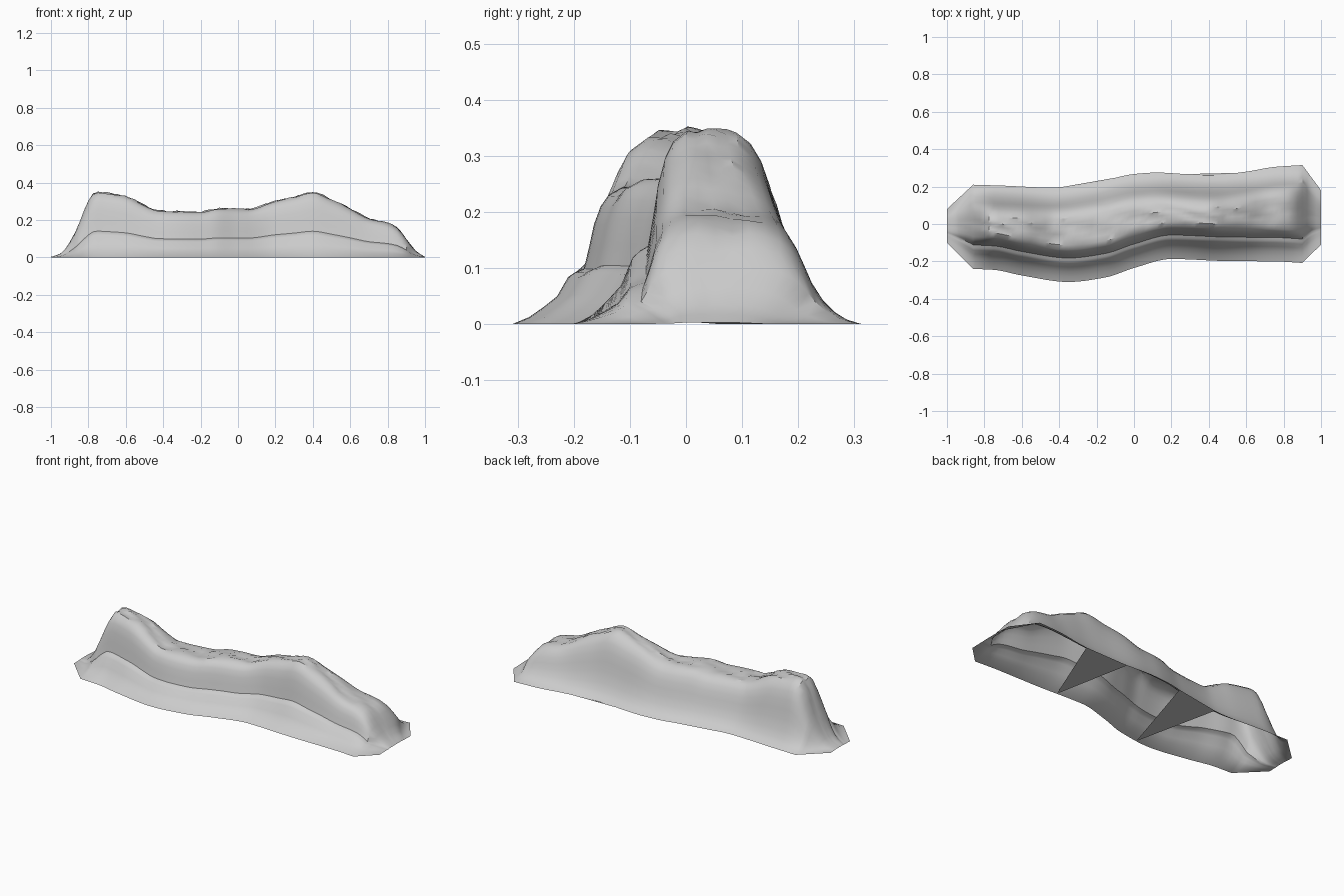
import bpy, bmesh, math, random

if "Cube" in bpy.data.objects:
    bpy.data.objects.remove(bpy.data.objects["Cube"])

random.seed(4)

# Plan outline and height guides: (x, value)
FRONT = [(-1, -.10), (-.86, -.24), (-.75, -.245), (-.6, -.275), (-.35, -.31), (-.15, -.285),
         (0, -.235), (.2, -.187), (.5, -.198), (.75, -.2), (.9, -.208), (1, -.11)]
BACK = [(-1, .08), (-.86, .21), (-.7, .205), (-.45, .195), (-.2, .225), (0, .267), (.12, .275),
        (.4, .26), (.6, .28), (.75, .305), (.9, .315), (1, .18)]
CREST = [(-1, .003), (-.95, .02), (-.9, .08), (-.85, .18), (-.8, .3), (-.76, .352), (-.7, .345),
         (-.6, .328), (-.5, .28), (-.42, .25), (-.2, .245), (-.1, .262), (.05, .258), (.2, .303),
         (.3, .325), (.4, .35), (.5, .31), (.6, .262), (.7, .21), (.8, .185), (.85, .16),
         (.9, .1), (.95, .035), (1, .003)]

# Side profiles: (distance inward from the base edge, fraction of crest height)
FRONT_SIDE = [(0, 0), (.03, .05), (.055, .12), (.08, .2), (.1, .34), (.113, .375), (.128, .4),
              (.137, .55), (.146, .72), (.158, .85), (.172, .93), (.197, .985)]
BACK_SIDE = [(0, 0), (.025, .05), (.045, .12), (.065, .23), (.085, .4), (.097, .55),
             (.11, .7), (.126, .83), (.145, .92), (.17, .975)]
CROWN = 5


def sample(table, x):
    """Smooth monotone curve through the guide points."""
    n = len(table)
    s = [(table[i + 1][1] - table[i][1]) / (table[i + 1][0] - table[i][0]) for i in range(n - 1)]

    def slope(i):
        if i == 0 or i == n - 1:
            return s[min(i, n - 2)]
        a, b = s[i - 1], s[i]
        return 2 * a * b / (a + b) if a * b > 0 else 0
    i = max(k for k in range(n - 1) if table[k][0] <= x + 1e-9)
    (x0, y0), (x1, y1) = table[i], table[i + 1]
    h = x1 - x0
    t = (x - x0) / h
    return ((2 * t**3 - 3 * t**2 + 1) * y0 + (t**3 - 2 * t**2 + t) * h * slope(i)
            + (3 * t**2 - 2 * t**3) * y1 + (t**3 - t**2) * h * slope(i + 1))


def edge(table, x):
    """Base outline: straight chamfer at both ends, smooth between."""
    for a, b in (table[:2], table[-2:]):
        if a[0] <= x <= b[0]:
            return a[1] + (b[1] - a[1]) * (x - a[0]) / (b[0] - a[0])
    return sample(table[1:-1], x)


def section(x):
    """One cross-section of the ridge, front to back."""
    f, b, h = edge(FRONT, x), edge(BACK, x), sample(CREST, x)
    k = min(1, (b - f) / .44)
    rough = .012 * min(1, h / .2)
    pts = [(f + d * k, z * h) for d, z in FRONT_SIDE]
    y0, y1 = f + FRONT_SIDE[-1][0] * k, b - BACK_SIDE[-1][0] * k
    for i in range(1, CROWN):
        t = i / CROWN
        bump = math.sin(x * 23 + i * 1.7) * .4 + random.uniform(-.3, .3) - .3
        pts.append((y0 + (y1 - y0) * t, h + rough * bump))
    pts += [(b - d * k, z * h) for d, z in reversed(BACK_SIDE)]
    return pts


stone = bpy.data.materials.new("light_grey")
stone.diffuse_color = (.6, .6, .6, 1)
stone.use_nodes = True
stone.node_tree.nodes["Principled BSDF"].inputs["Base Color"].default_value = stone.diffuse_color


def finish(name, bm):
    me = bpy.data.meshes.new(name)
    bm.to_mesh(me)
    bm.free()
    ob = bpy.data.objects.new(name, me)
    bpy.context.collection.objects.link(ob)
    me.materials.append(stone)
    return ob


# Ridge shell, open underneath
bm = bmesh.new()
stations = sorted({round(-1 + i * .025, 4) for i in range(81)} | {-.86})
rows = [[bm.verts.new((x, y, z)) for y, z in section(x)] for x in stations]
for r0, r1 in zip(rows, rows[1:]):
    for i in range(len(r0) - 1):
        bm.faces.new((r0[i], r1[i], r1[i + 1], r0[i + 1]))
ridge = finish("cliff_ridge", bm)
bpy.context.view_layer.objects.active = ridge
ridge.select_set(True)
bpy.ops.object.shade_smooth_by_angle(angle=math.radians(35))

# Two flat triangles that brace the open base
bm = bmesh.new()
for back_a, back_b, front in ((.55, .27, .36), (-.1, -.38, -.27)):
    bm.faces.new([bm.verts.new((x, edge(t, x), 0)) for x, t in
                  ((back_b, BACK), (back_a, BACK), (front, FRONT))])
bmesh.ops.recalc_face_normals(bm, faces=bm.faces)
for face in bm.faces:
    face.normal_update()
    if face.normal.z > 0:
        face.normal_flip()
finish("base_braces", bm)
